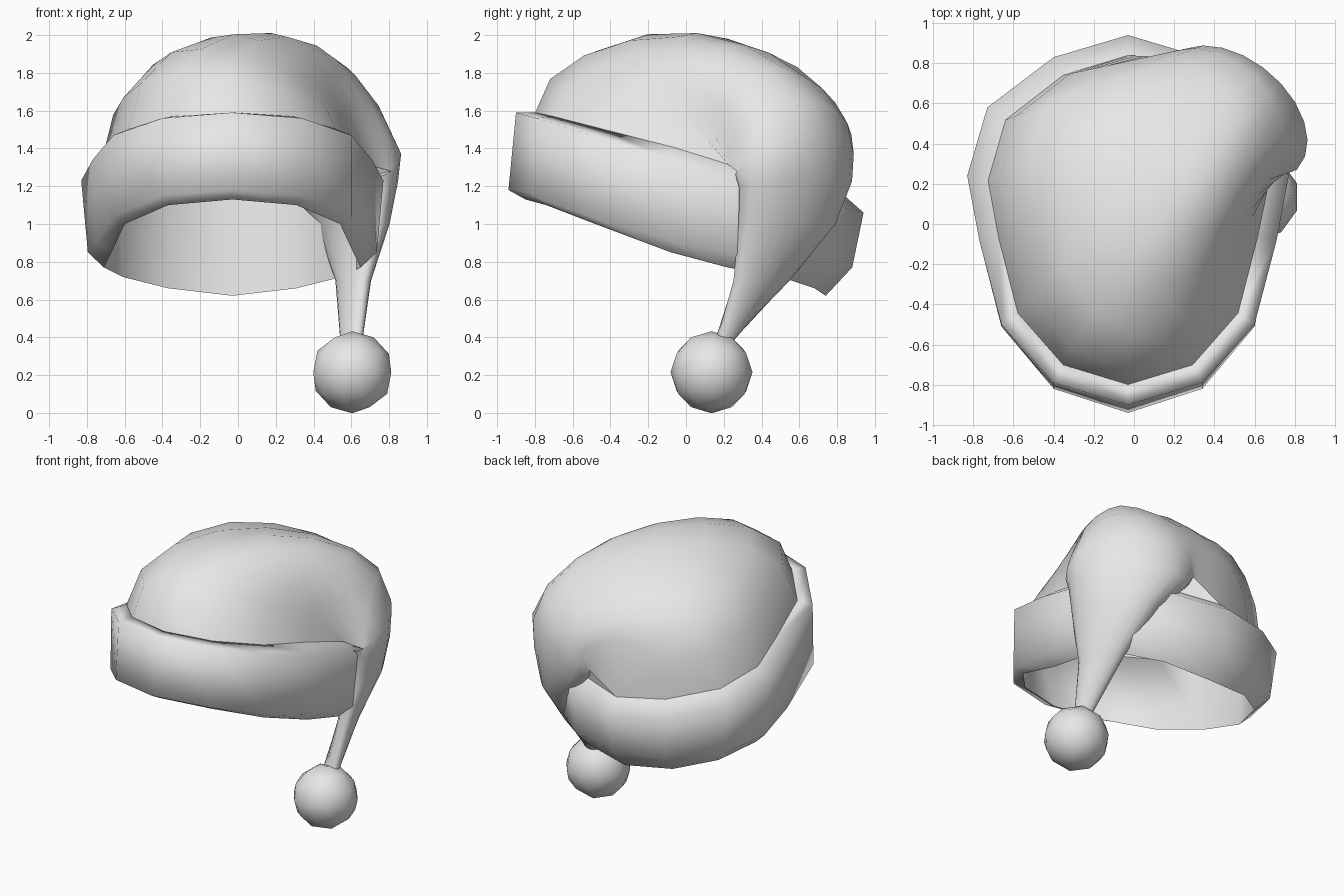
import bpy, bmesh
from math import sin, cos, pi, radians
from mathutils import Vector

cube = bpy.data.objects.get("Cube")
if cube:
    bpy.data.objects.remove(cube)

fabric = bpy.data.materials.new("soft_grey")
fabric.use_nodes = True
GREY = (0.8, 0.8, 0.8, 1)
fabric.diffuse_color = GREY
fabric.node_tree.nodes["Principled BSDF"].inputs["Base Color"].default_value = GREY

CENTRE_X = -0.03


def finish(name, bm, angle):
    """Turn a bmesh into a smooth shaded object."""
    bmesh.ops.remove_doubles(bm, verts=bm.verts, dist=0.0005)
    bmesh.ops.recalc_face_normals(bm, faces=bm.faces)
    mesh = bpy.data.meshes.new(name)
    bm.to_mesh(mesh)
    bm.free()
    mesh.materials.append(fabric)
    obj = bpy.data.objects.new(name, mesh)
    bpy.context.collection.objects.link(obj)
    bpy.ops.object.select_all(action='DESELECT')
    obj.select_set(True)
    bpy.context.view_layer.objects.active = obj
    bpy.ops.object.shade_smooth_by_angle(angle=radians(angle))


def bridge(bm, rows, wrap):
    """Join neighbouring rows of points with quads."""
    rows = [[bm.verts.new(p) for p in row] for row in rows]
    count = len(rows[0])
    for a, b in zip(rows, rows[1:]):
        for i in range(count if wrap else count - 1):
            j = (i + 1) % count
            bm.faces.new((a[i], a[j], b[j], b[i]))


def mirrored(half):
    """Full ring from the points of its +x half, front to back."""
    left = [Vector((CENTRE_X + x, y, z)) for x, y, z in half]
    right = [Vector((CENTRE_X - x, y, z)) for x, y, z in half[-2:0:-1]]
    return left + right


# Turned-up band: outer top edge, outer bottom edge, rolled lip, inner seam
band_top = mirrored([(0, -.90, 1.59), (.37, -.79, 1.56), (.63, -.50, 1.47), (.74, -.08, 1.34),
                     (.80, .24, 1.23), (.70, .58, 1.16), (.37, .83, 1.09), (0, .94, 1.06)])
band_bottom = mirrored([(0, -.94, 1.18), (.37, -.82, 1.15), (.63, -.51, 1.04), (.72, -.08, .91),
                        (.765, .24, .85), (.66, .56, .81), (.36, .79, .78), (0, .88, .77)])
band_lip = mirrored([(0, -.85, 1.13), (.34, -.74, 1.10), (.57, -.48, 1.00), (.64, -.08, .85),
                     (.68, .22, .77), (.58, .50, .72), (.34, .68, .66), (0, .74, .62)])
seam = [Vector((CENTRE_X + (p.x - CENTRE_X) * .87, .02 + (p.y - .02) * .89,
                p.z + .09 * min(1, (p.y + .9) / 1.1))) for p in band_top]
bm = bmesh.new()
bridge(bm, [seam, band_top, band_bottom, band_lip, seam], wrap=True)
finish("band", bm, 110)

# Drooping tail: oval sections as centre, width axis, outward axis, inner flattening
ARC = 11
sections = [
    ((.50, .55, 1.28), (.31, -.28, 0), (.19, .19, .17), .4),
    ((.52, .56, 1.20), (.28, -.27, 0), (.17, .17, .05), .4),
    ((.60, .53, 1.00), (.17, -.24, 0), (.11, .11, 0), .7),
    ((.61, .40, .70), (.08, -.14, 0), (.05, .05, 0), 1),
    ((.60, .20, .38), (.05, -.03, 0), (.03, .04, 0), 1),
]
tail_rings = []
for centre, wide, out, flat in sections:
    ring = []
    for i in range(2 * ARC):
        t = pi * i / ARC
        depth = sin(t) * (1 if i <= ARC else flat)
        ring.append(Vector(centre) + Vector(wide) * cos(t) + Vector(out) * depth)
    tail_rings.append(ring)

# Crown: each seam point arches over to the tail's outer half, folding at both ends
STEPS = 8
HINGE = 4
start = [seam[(HINGE - i) % len(seam)] for i in range(ARC + 1)]
crown_rows = []
for step in range(STEPS + 1):
    t = pi * step / STEPS
    along = ((1 - cos(t)) / 2) ** .88
    lift = max(sin(t), 0) ** .9 * (1 + .1 * cos(t))
    row = []
    for i in range(ARC + 1):
        side = sin(2 * pi * i / ARC)
        height = .51 * max(sin(pi * i / ARC), 0) ** .5 - .12 * side * cos(t)
        tuck = .22 * max(side, 0)
        p = start[i].lerp(tail_rings[0][i], along)
        row.append(p + Vector((-tuck * sin(t), 0, height * lift)))
    crown_rows.append(row)

# Fold behind the tail, from the seam to the tail's inner half
fold = [seam[HINGE:HINGE + 4], [tail_rings[0][i] for i in (0, 18, 15, ARC)]]

bm = bmesh.new()
bridge(bm, crown_rows, wrap=False)
bridge(bm, tail_rings, wrap=True)
finish("crown_and_tail", bm, 80)
bm = bmesh.new()
bridge(bm, fold, wrap=False)
finish("tail_fold", bm, 80)

# Pompom
bm = bmesh.new()
bmesh.ops.create_icosphere(bm, subdivisions=2, radius=0.217)
bmesh.ops.translate(bm, verts=bm.verts, vec=(.605, .135, .215))
finish("pompom", bm, 75)
